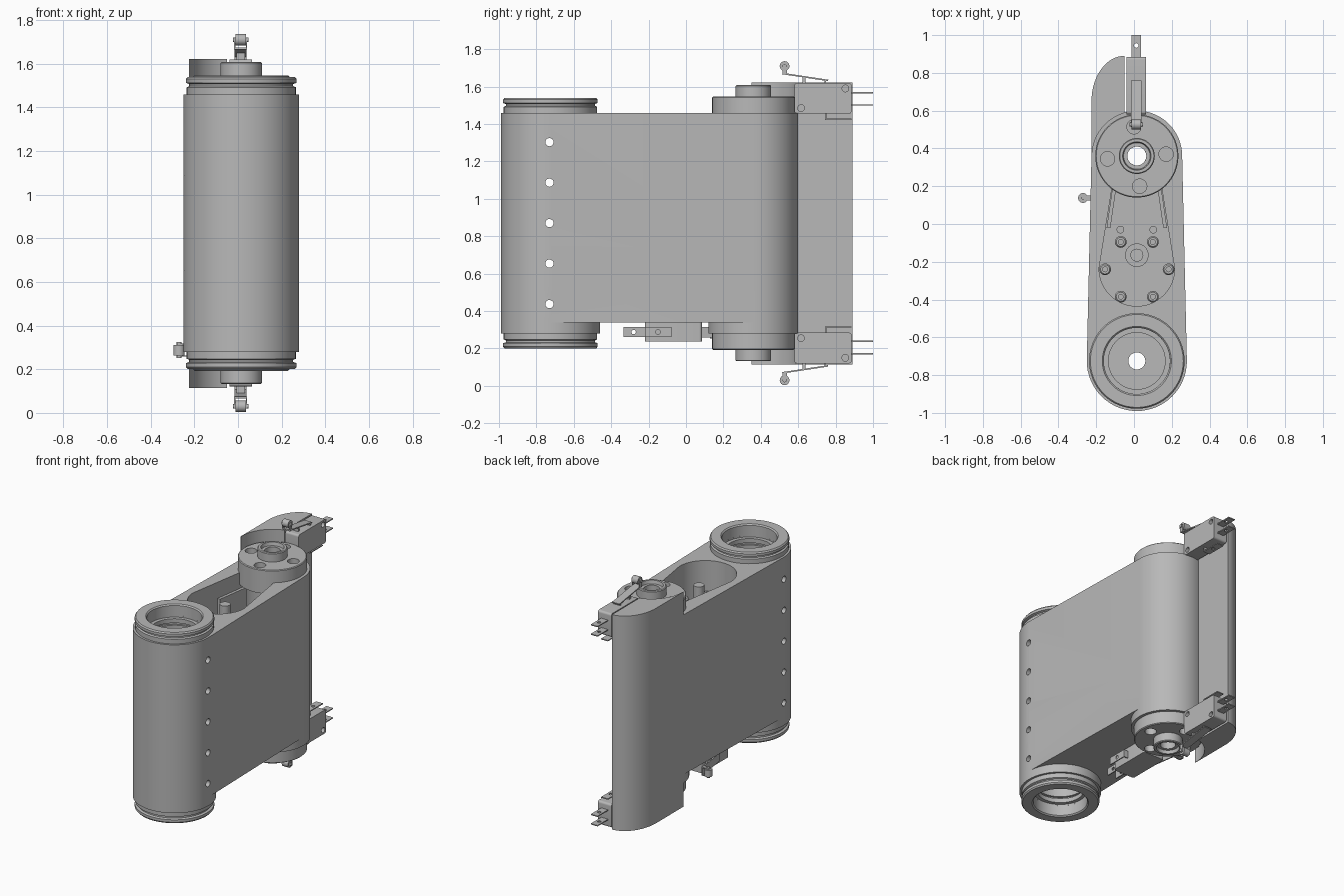
import bpy, bmesh, math
from mathutils import Matrix, Vector

if "Cube" in bpy.data.objects:
    bpy.data.objects.remove(bpy.data.objects["Cube"])

grey = bpy.data.materials.new("plain_grey")
grey.use_nodes = True
grey.diffuse_color = (0.48, 0.48, 0.48, 1)
grey.node_tree.nodes["Principled BSDF"].inputs["Base Color"].default_value = grey.diffuse_color

CX, FRONT, REAR, MID = 0.015, -0.725, 0.36, 0.87   # shared axis positions


def finish(name, bm, matrix=None):
    if matrix:
        bm.transform(matrix)
    bmesh.ops.recalc_face_normals(bm, faces=bm.faces)
    mesh = bpy.data.meshes.new(name)
    bm.to_mesh(mesh)
    bm.free()
    mesh.materials.append(grey)
    obj = bpy.data.objects.new(name, mesh)
    bpy.context.collection.objects.link(obj)
    return obj


def extrude(name, pts, z0, z1, matrix=None):
    bm = bmesh.new()
    face = bm.faces.new([bm.verts.new((x, y, z0)) for x, y in pts])
    new = bmesh.ops.extrude_face_region(bm, geom=[face])["geom"]
    for v in new:
        if isinstance(v, bmesh.types.BMVert):
            v.co.z = z1
    return finish(name, bm, matrix)


def arc(cx, cy, rx, ry, a0, a1, n=32):
    steps = [math.radians(a0 + (a1 - a0) * i / n) for i in range(n + 1)]
    return [(cx + rx * math.cos(a), cy + ry * math.sin(a)) for a in steps]


def disc(name, x, y, r, z0, z1, matrix=None, n=48):
    return extrude(name, arc(x, y, r, r, 0, 360, n)[:-1], z0, z1, matrix)


def box(name, lo, hi, matrix=None):
    rect = [(lo[0], lo[1]), (hi[0], lo[1]), (hi[0], hi[1]), (lo[0], hi[1])]
    return extrude(name, rect, lo[2], hi[2], matrix)


def lathe(name, profile, x, y, flip=False, n=64):
    """Turn a closed (radius, z) profile into a ring; flip mirrors it to the other end."""
    bm = bmesh.new()
    rings = []
    for i in range(n):
        a = math.tau * i / n
        rings.append([bm.verts.new((x + r * math.cos(a), y + r * math.sin(a),
                                    2 * MID - z if flip else z)) for r, z in profile])
    m = len(profile)
    for i in range(n):
        p, q = rings[i], rings[(i + 1) % n]
        for j in range(m):
            bm.faces.new((p[j], q[j], q[(j + 1) % m], p[(j + 1) % m]))
    return finish(name, bm)


def combine(obj, tools, operation="DIFFERENCE"):
    for tool in tools:
        mod = obj.modifiers.new("combine", "BOOLEAN")
        mod.operation, mod.solver, mod.object = operation, "EXACT", tool
        with bpy.context.temp_override(object=obj, active_object=obj):
            bpy.ops.object.modifier_apply(modifier=mod.name)
        bpy.data.objects.remove(tool)


def hull(r0, y0, r1, y1):
    return arc(CX, y0, r0, r0, 180, 360) + arc(CX, y1, r1, r1, 0, 180)


# Main housing, with its longer round ends below
body = extrude("housing", hull(0.265, FRONT, 0.24, REAR), 0.34, 1.46)
combine(body, [disc("front_end", CX, FRONT, 0.265, 0.28, 0.6, n=64),
               disc("rear_end", CX, REAR, 0.24, 0.28, 0.6, n=64)], "UNION")

# Top pocket, stepped bores and side holes
cuts = [extrude("pocket", hull(0.2, -0.235, 0.13, 0.2), 1.2, 1.6)]
for z0, z1, r in ((1.4, 1.6, 0.175), (1.25, 1.6, 0.16)):
    cuts.append(disc("bore", CX, FRONT, r, z0, z1))
    cuts.append(disc("bore", CX, FRONT, r, 2 * MID - z1, 2 * MID - z0))
cuts += [disc("front_hole", CX, FRONT, 0.045, 0, 2), disc("rear_hole", CX, REAR, 0.05, 0, 2)]
across = Matrix(((0, 0, 1, 0), (1, 0, 0, 0), (0, 1, 0, 0), (0, 0, 0, 1)))
for i in range(5):
    cuts.append(disc("side_hole", -0.73, 0.437 + i * 0.2165, 0.022, -1, 1, across, 24))
combine(body, cuts)

# Rear fairing, cleared around the rear hub
fairing = extrude("rear_fairing", arc(-0.05, 0.65, 0.175, 0.24, 90, 180)
                  + [(-0.225, 0.35), (-0.05, 0.35)], 0.115, 1.622)
combine(fairing, [disc("clearance", CX, REAR, 0.237, 0, 2, n=64)])

# End collars and rear hubs, the same at top and bottom
collar = [(0.175, 1.42), (0.25, 1.42), (0.25, 1.492), (0.238, 1.497), (0.238, 1.507),
          (0.253, 1.512), (0.253, 1.53), (0.246, 1.539), (0.183, 1.539), (0.175, 1.531)]
groove = [(0.15, 1.42), (0.176, 1.42), (0.176, 1.45), (0.15, 1.45)]
hub = [(0.05, 1.38), (0.22, 1.38), (0.22, 1.542), (0.215, 1.547), (0.095, 1.547),
       (0.095, 1.603), (0.09, 1.608), (0.075, 1.608), (0.07, 1.585), (0.05, 1.585)]
for end, flip in (("top", False), ("bottom", True)):
    lathe(end + "_collar", collar, CX, FRONT, flip)
    lathe(end + "_bearing", groove, CX, FRONT, flip)
    part = lathe(end + "_hub", hub, CX, REAR, flip)
    z0, z1 = (0.1, 0.25) if flip else (1.49, 1.64)
    combine(part, [disc("hub_hole", x, y, 0.038, z0, z1, n=32) for x, y in
                   ((-0.14, 0.345), (0.17, 0.37), (0.03, 0.2), (0.0, 0.515))])

# Fittings on the pocket floor
disc("post_base", CX, -0.165, 0.062, 1.19, 1.25)
disc("post", CX, -0.165, 0.034, 1.19, 1.41)
for side in (-1, 1):
    for x, y in ((0.085, -0.095), (0.168, -0.24), (0.085, -0.385)):
        lathe("screw", [(0.013, 1.19), (0.031, 1.19), (0.031, 1.24), (0.024, 1.25),
                        (0.013, 1.25)], CX + side * x, y, n=24)
    disc("pin", CX + side * 0.087, -0.03, 0.02, 1.19, 1.25, n=24)
    extrude("pocket_plate", [(CX + side * x, y) for x, y in
            ((0.16, -0.02), (0.125, 0.22), (0.105, 0.22), (0.14, -0.02))], 1.19, 1.35)


def bar(name, a, b, thick, half_width, matrix):
    """Thin strip from a to b in the switch's own side plane."""
    a, b = Vector(a), Vector(b)
    d = (b - a).normalized()
    n = Vector((-d.y, d.x)) * thick / 2
    return extrude(name, [a + n, a - n, b - n, b + n], -half_width, half_width, matrix)


def switch(name, origin, u, v):
    """Lever switch: u points to the terminals, v to the lever."""
    u, v = Vector(u), Vector(v)
    m = Matrix.Translation(origin) @ Matrix((u, v, u.cross(v))).transposed().to_4x4()
    flat = m @ Matrix.Rotation(math.radians(-90), 4, "X")   # for holes along v
    outline = (arc(0.29, 0.15, 0.015, 0.015, 0, 90, 6) + arc(0.015, 0.15, 0.015, 0.015, 90, 180, 6)
               + arc(0.015, 0.015, 0.015, 0.015, 180, 270, 6)
               + arc(0.29, 0.015, 0.015, 0.015, 270, 360, 6))
    case = extrude(name + "_case", outline, -0.052, 0.052, m)
    combine(case, [disc("mount_hole", x, y, 0.018, -0.1, 0.1, m, 24)
                   for x, y in ((0.035, 0.03), (0.272, 0.135))])
    for h in (0.047, 0.113):
        tab = bar(name + "_terminal", (0.29, h), (0.42, h), 0.007, 0.026, m)
        combine(tab, [disc("tab_hole", 0.365, 0, 0.012, -0.1, 0.3, flat, 20)])
    bar(name + "_bent_stem", (0.167, 0.01), (0.167, -0.033), 0.007, 0.026, m)
    tab = bar(name + "_bent_terminal", (0.164, -0.03), (0.305, -0.03), 0.007, 0.026, m)
    combine(tab, [disc("tab_hole", 0.235, 0, 0.012, -0.1, 0.3, flat, 20)])
    bar(name + "_plunger", (0.05, 0.16), (0.05, 0.195), 0.016, 0.02, m)
    bar(name + "_lever", (0.18, 0.178), (-0.065, 0.215), 0.008, 0.028, m)
    bar(name + "_lever_foot", (0.165, 0.16), (0.165, 0.183), 0.008, 0.028, m)
    for w in (-0.03, 0.024):
        extrude(name + "_fork", [(-0.065, 0.21), (-0.04, 0.21), (-0.042, 0.265), (-0.065, 0.265)],
                w, w + 0.006, m)
    disc(name + "_roller", -0.053, 0.255, 0.026, -0.024, 0.024, m, 32)
    disc(name + "_roller_pin", -0.053, 0.255, 0.011, -0.036, 0.036, m, 20)


# Two limit switches at the rear, one under the housing
switch("top_switch", (0.012, 0.58, 1.455), (0, 1, 0), (0, 0, 1))
switch("bottom_switch", (0.012, 0.58, 0.285), (0, 1, 0), (0, 0, -1))
switch("under_switch", (-0.015, 0.085, 0.288), (0, -1, 0), (-1, 0, 0))

# Smooth round walls, keep edges crisp
bpy.ops.object.select_all(action="DESELECT")
for obj in bpy.context.collection.objects:
    if obj.type == "MESH":
        obj.select_set(True)
        bpy.context.view_layer.objects.active = obj
bpy.ops.object.shade_smooth_by_angle(angle=math.radians(30))
